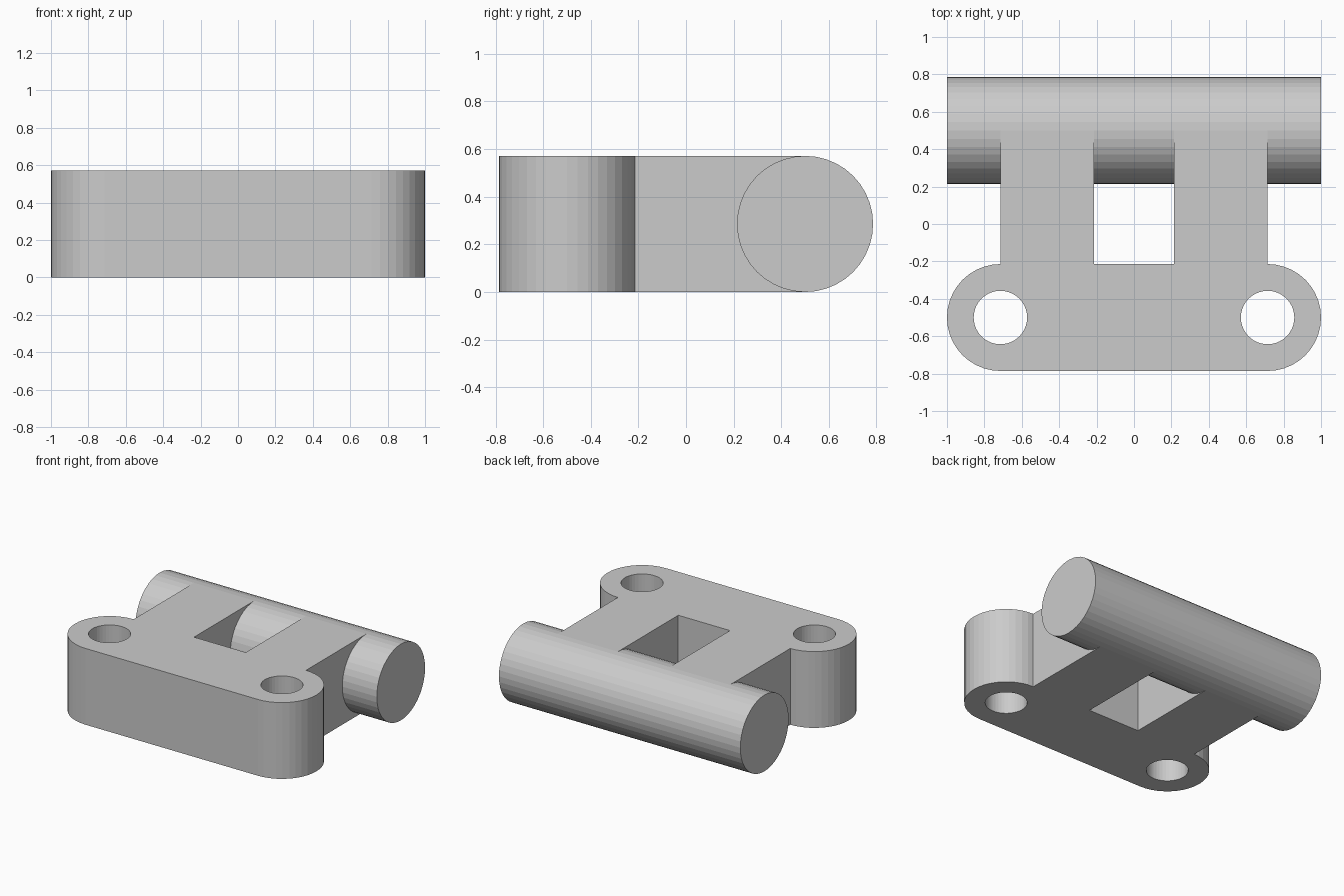
import bpy
import bmesh
from math import cos, sin, pi
from mathutils import Matrix

if "Cube" in bpy.data.objects:
    bpy.data.objects.remove(bpy.data.objects["Cube"], do_unlink=True)

U = 1 / 14            # design unit: the part is 28 units long
R = 4 * U             # radius of the pin and the lug ends
H = 2 * R             # thickness
HOLE_X = 10 * U
PLATE_Y = -7 * U
PIN_Y = 7 * U
SIDES = 40

grey = bpy.data.materials.new("light grey")
grey.use_nodes = True
grey.diffuse_color = (0.6, 0.6, 0.6, 1)
grey.node_tree.nodes["Principled BSDF"].inputs["Base Color"].default_value = (0.6, 0.6, 0.6, 1)


def finish(name, bm):
    mesh = bpy.data.meshes.new(name)
    bmesh.ops.recalc_face_normals(bm, faces=bm.faces)
    bm.to_mesh(mesh)
    bm.free()
    mesh.materials.append(grey)
    obj = bpy.data.objects.new(name, mesh)
    bpy.context.collection.objects.link(obj)
    return obj


def cylinder(name, radius, depth, matrix):
    bm = bmesh.new()
    bmesh.ops.create_cone(bm, cap_ends=True, segments=SIDES, radius1=radius,
                          radius2=radius, depth=depth, matrix=matrix)
    return finish(name, bm)


# Right half of the body outline: rounded lug, then up and around one arm
half = []
for i in range(SIDES // 2 + 1):
    a = -pi / 2 + i * 2 * pi / SIDES
    half.append((HOLE_X + R * cos(a), PLATE_Y + R * sin(a)))
notch_y = PLATE_Y + R
half += [(10 * U, PIN_Y), (3 * U, PIN_Y), (3 * U, notch_y)]
outline = half + [(-x, y) for x, y in reversed(half)]

# Mounting plate with two arms, extruded to full thickness
bm = bmesh.new()
face = bm.faces.new([bm.verts.new((x, y, 0)) for x, y in outline])
top = bmesh.ops.extrude_face_region(bm, geom=[face])["geom"]
bmesh.ops.translate(bm, vec=(0, 0, H),
                    verts=[v for v in top if isinstance(v, bmesh.types.BMVert)])
body = finish("mounting_plate_with_arms", bm)

# Bolt holes
for side, label in ((1, "left"), (-1, "right")):
    cutter = cylinder(label + "_hole_cutter", 2 * U, 2 * H,
                      Matrix.Translation((side * HOLE_X, PLATE_Y, R)))
    cutter.hide_render = True
    cutter.hide_viewport = True
    cut = body.modifiers.new(label + "_hole", "BOOLEAN")
    cut.operation = "DIFFERENCE"
    cut.solver = "EXACT"
    cut.object = cutter

# Cross pin at the back
cylinder("cross_pin", R, 2,
         Matrix.Translation((0, PIN_Y, R)) @ Matrix.Rotation(pi / 2, 4, "Y"))
